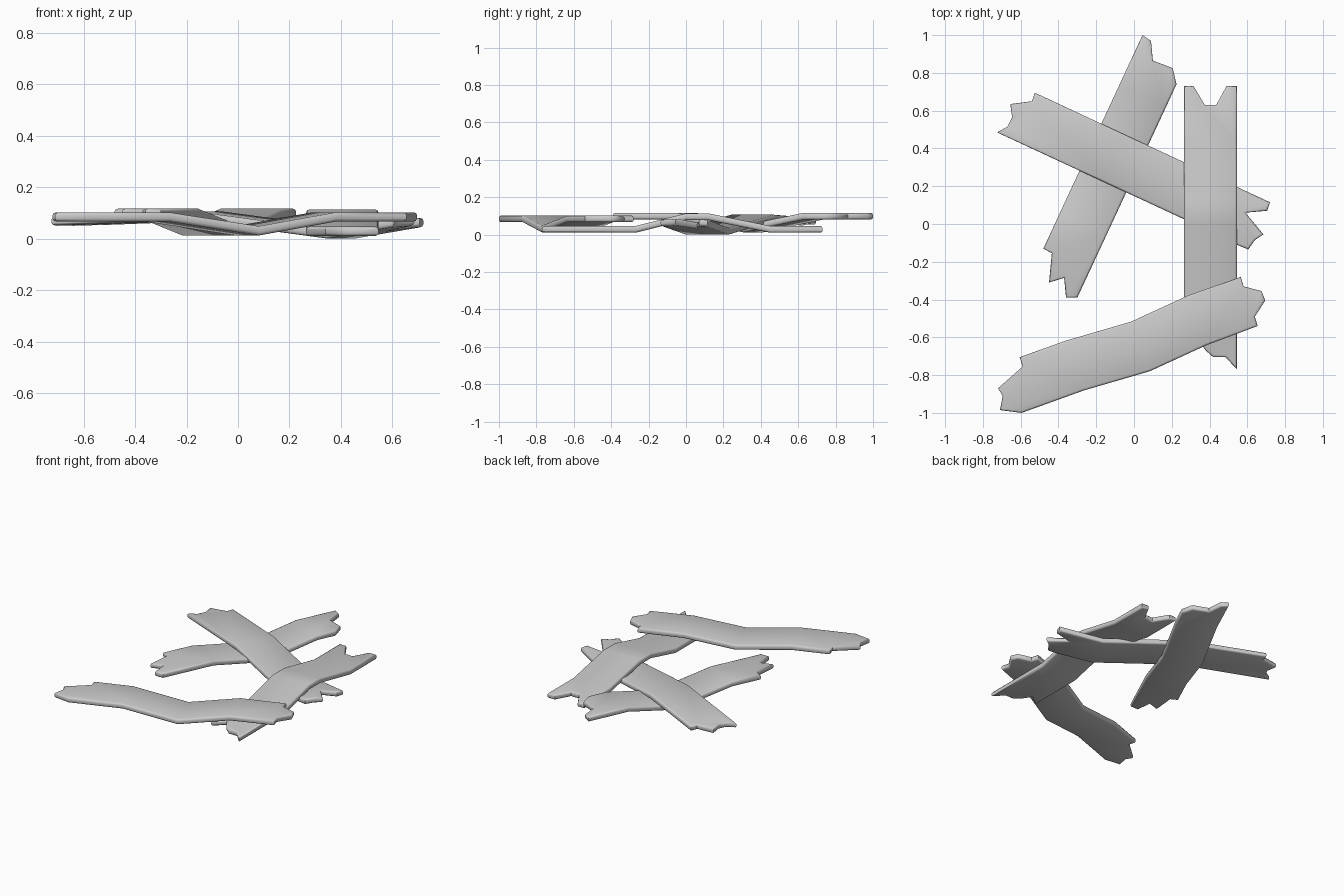
import bpy, bmesh
from mathutils import Vector

if "Cube" in bpy.data.objects:
    bpy.data.objects.remove(bpy.data.objects["Cube"])

THICK = 0.036


def strip(name, half, stations, start, end, slope=(0, 0)):
    """Wavy strip: bend stations (x, y, z) with a half-width vector,
    and a torn outline at each end listed from left edge to right edge."""
    bm = bmesh.new()
    h = Vector((*half, 0))
    axis = Vector((h.y, -h.x, 0)).normalized()
    cs = [Vector(s) for s in stations]
    left = [bm.verts.new(c + h) for c in cs]
    right = [bm.verts.new(c - h) for c in cs]
    for i in range(len(cs) - 1):
        bm.faces.new((left[i], left[i + 1], right[i + 1], right[i]))
    for pts, i, s in ((start, 0, slope[0]), (end, -1, slope[1])):
        tip = []
        for x, y in pts:
            d = abs((Vector((x, y, 0)) - cs[i]).dot(axis))
            tip.append(bm.verts.new((x, y, cs[i].z + s * d)))
        bm.faces.new([left[i]] + tip + [right[i]])
    bmesh.ops.recalc_face_normals(bm, faces=bm.faces)

    # thickness
    ext = bmesh.ops.extrude_face_region(bm, geom=bm.faces[:], use_keep_orig=True)
    for v in [g for g in ext["geom"] if isinstance(g, bmesh.types.BMVert)]:
        v.co.z += THICK
    bmesh.ops.recalc_face_normals(bm, faces=bm.faces)
    bm.normal_update()

    # rounded rim
    def is_wall(f):
        return abs(f.normal.z) < 0.3
    rim = [e for e in bm.edges if len(e.link_faces) == 2
           and is_wall(e.link_faces[0]) != is_wall(e.link_faces[1])]
    bmesh.ops.bevel(bm, geom=rim, offset=0.011, segments=2, profile=0.5,
                    affect='EDGES', clamp_overlap=True)
    me = bpy.data.meshes.new(name)
    bm.to_mesh(me)
    bm.free()
    ob = bpy.data.objects.new(name, me)
    bpy.context.collection.objects.link(ob)
    bpy.context.view_layer.objects.active = ob
    ob.select_set(True)
    bpy.ops.object.shade_smooth_by_angle(angle=0.9)
    ob.select_set(False)


# right-hand strip, arching over the middle
strip("right_strip", (-0.14, 0),
      [(0.405, -0.27, 0.01), (0.405, 0.0, 0.077), (0.405, 0.12, 0.077), (0.405, 0.45, 0.01)],
      [(0.265, -0.67), (0.34, -0.61), (0.38, -0.67), (0.42, -0.705), (0.485, -0.705), (0.545, -0.77)],
      [(0.265, 0.73), (0.315, 0.73), (0.375, 0.63), (0.435, 0.63), (0.49, 0.73), (0.545, 0.73)])

# diagonal strip crossing over the back strip and under the right one
strip("cross_strip", (0.058, 0.124),
      [(-0.12, 0.355, 0.07), (0.40, 0.113, 0.0)],
      [(-0.525, 0.695), (-0.54, 0.65), (-0.655, 0.635), (-0.645, 0.565), (-0.67, 0.515), (-0.725, 0.485)],
      [(0.72, 0.115), (0.705, 0.07), (0.59, 0.06), (0.685, -0.055), (0.64, -0.085),
       (0.605, -0.135), (0.545, -0.11)],
      slope=(-0.035, 0.155))

# steep strip dipping under the diagonal one
strip("back_strip", (-0.124, 0.057),
      [(-0.269, 0.0, 0.08), (-0.102, 0.36, 0.012), (0.047, 0.68, 0.08)],
      [(-0.48, -0.13), (-0.435, -0.155), (-0.45, -0.31), (-0.37, -0.285), (-0.36, -0.39), (-0.30, -0.39)],
      [(0.045, 1.0), (0.09, 0.97), (0.10, 0.865), (0.205, 0.825), (0.225, 0.74)])

# front strip resting over the right one
strip("front_strip", (-0.05, 0.131),
      [(-0.315, -0.75, 0.066), (0.035, -0.648, 0.012), (0.335, -0.51, 0.066)],
      [(-0.605, -0.705), (-0.59, -0.755), (-0.72, -0.87), (-0.695, -0.91), (-0.71, -0.985), (-0.595, -1.0)],
      [(0.565, -0.28), (0.58, -0.33), (0.675, -0.355), (0.695, -0.405), (0.64, -0.49), (0.655, -0.54)])
